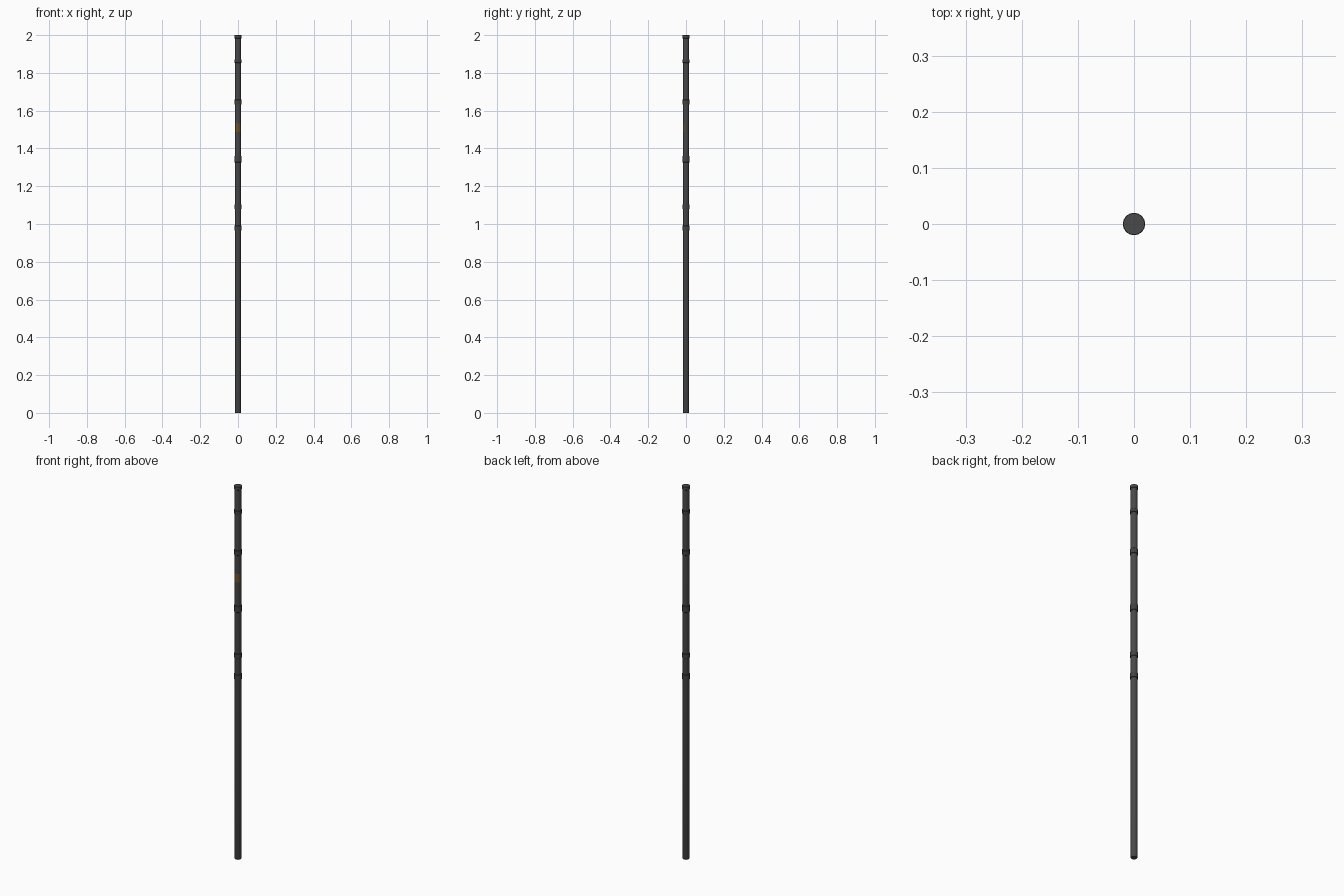
import bpy, bmesh, math

if "Cube" in bpy.data.objects:
    bpy.data.objects.remove(bpy.data.objects["Cube"])


def material(name, rgb):
    m = bpy.data.materials.new(name)
    m.diffuse_color = (*rgb, 1)
    m.use_nodes = True
    m.node_tree.nodes["Principled BSDF"].inputs["Base Color"].default_value = m.diffuse_color
    return m


POLE = material("dark grey", (0.068, 0.067, 0.068))
RING = material("darker grey", (0.055, 0.054, 0.055))
PATCH = material("dull amber", (0.16, 0.085, 0.02))


def finish(bm, name, mat):
    bmesh.ops.recalc_face_normals(bm, faces=bm.faces)
    me = bpy.data.meshes.new(name)
    bm.to_mesh(me)
    bm.free()
    me.materials.append(mat)
    ob = bpy.data.objects.new(name, me)
    bpy.context.collection.objects.link(ob)
    bpy.ops.object.select_all(action='DESELECT')
    ob.select_set(True)
    bpy.context.view_layer.objects.active = ob
    bpy.ops.object.shade_smooth_by_angle(angle=math.radians(35))
    return ob


def lathe(name, profile, mat, sides=32):
    """Closed round solid from (radius, z) rows."""
    bm = bmesh.new()
    rows = [[bm.verts.new((r * math.cos(2 * math.pi * i / sides),
                           r * math.sin(2 * math.pi * i / sides), z))
             for i in range(sides)] for r, z in profile]
    for a, b in zip(rows, rows[1:]):
        for i in range(sides):
            j = (i + 1) % sides
            bm.faces.new((a[i], a[j], b[j], b[i]))
    bm.faces.new(rows[0])
    bm.faces.new(rows[-1])
    return finish(bm, name, mat)


# main shaft
R = 0.0162
lathe("shaft", [(R - 0.001, 0), (R, 0.002), (R, 1.99)], POLE)

# raised collars: centre height and length
RR = 0.0198
for n, (z, h) in enumerate([(0.978, 0.027), (1.091, 0.024), (1.343, 0.034),
                            (1.645, 0.026), (1.862, 0.018)]):
    lathe(f"collar_{n + 1}", [(RR - 0.001, z - h / 2), (RR, z - h / 2 + 0.001),
                              (RR, z + h / 2 - 0.001), (RR - 0.001, z + h / 2)], RING)

# end cap
lathe("top_cap", [(RR - 0.001, 1.983), (RR, 1.984), (RR, 1.999), (RR - 0.001, 2.0)], POLE)

# thin amber plate wrapped on the front
bm = bmesh.new()
steps, half = 10, math.radians(58)
cols = []
for i in range(steps + 1):
    a = -math.pi / 2 - half + 2 * half * i / steps
    cols.append([bm.verts.new((r * math.cos(a), r * math.sin(a), z))
                 for r, z in ((R + 0.0006, 1.488), (R + 0.0006, 1.532),
                              (R - 0.002, 1.532), (R - 0.002, 1.488))])
for a, b in zip(cols, cols[1:]):
    for k in range(4):
        bm.faces.new((a[k], b[k], b[(k + 1) % 4], a[(k + 1) % 4]))
bm.faces.new(cols[0])
bm.faces.new(cols[-1])
finish(bm, "amber_plate", PATCH)
